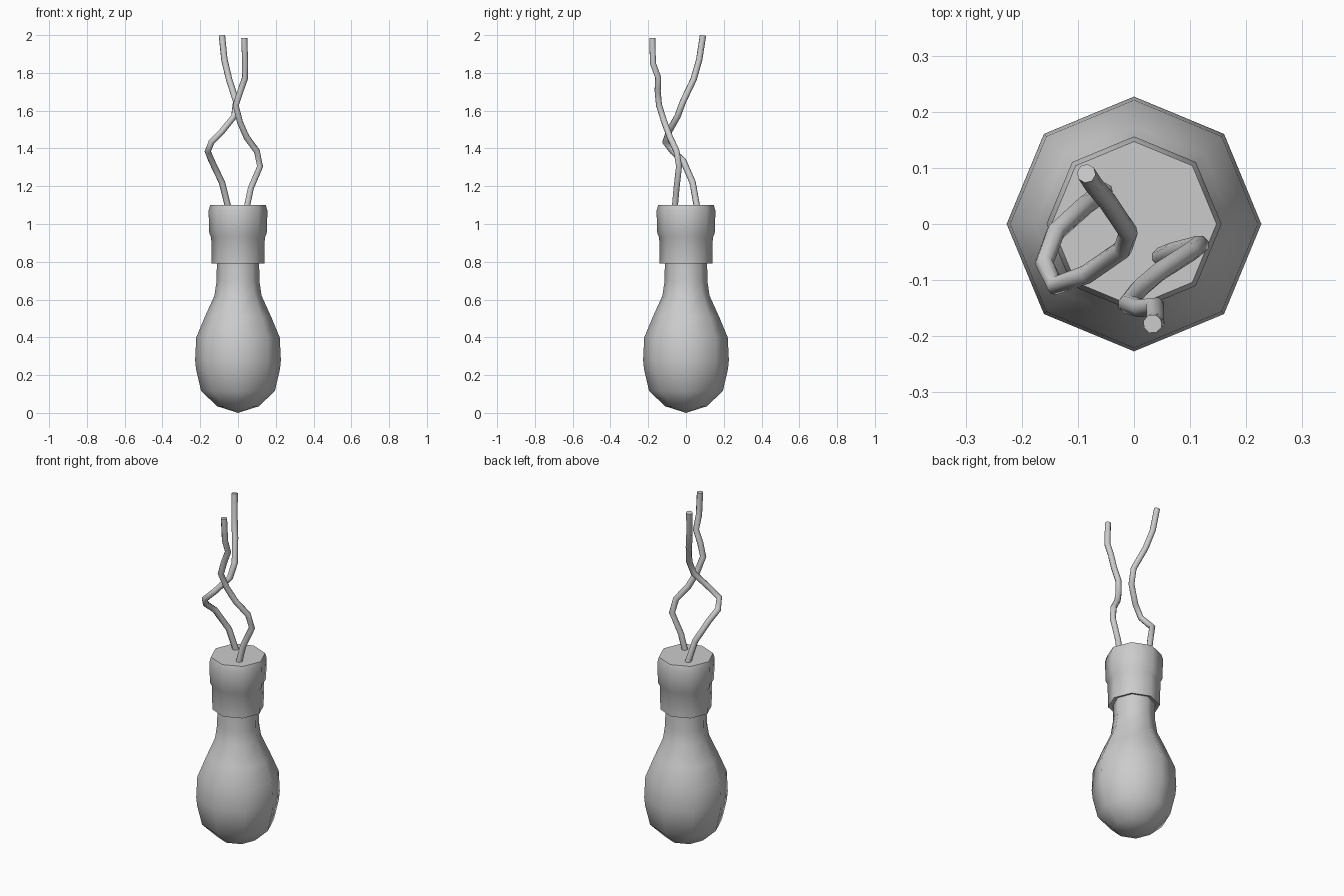
import bpy, bmesh, math

if "Cube" in bpy.data.objects:
    bpy.data.objects.remove(bpy.data.objects["Cube"])

grey = bpy.data.materials.new("plain grey")
grey.diffuse_color = (0.6, 0.6, 0.6, 1)
grey.use_nodes = True
grey.node_tree.nodes["Principled BSDF"].inputs["Base Color"].default_value = grey.diffuse_color


def finish(obj, angle):
    obj.data.materials.append(grey)
    bpy.ops.object.select_all(action='DESELECT')
    obj.select_set(True)
    bpy.context.view_layer.objects.active = obj
    bpy.ops.object.shade_smooth_by_angle(angle=math.radians(angle))


def lathe(name, profile, angle, sides=8):
    """Turn a (radius, height) profile, listed bottom to top, around z."""
    bm = bmesh.new()
    rings = []
    for r, z in profile:
        if r == 0:
            rings.append([bm.verts.new((0, 0, z))] * sides)
        else:
            rings.append([bm.verts.new((r * math.cos(math.tau * i / sides),
                                        r * math.sin(math.tau * i / sides), z))
                          for i in range(sides)])
    for low, high in zip(rings, rings[1:]):
        for i in range(sides):
            j = (i + 1) % sides
            bm.faces.new(list(dict.fromkeys((low[i], low[j], high[j], high[i]))))
    bmesh.ops.recalc_face_normals(bm, faces=bm.faces)
    mesh = bpy.data.meshes.new(name)
    bm.to_mesh(mesh)
    bm.free()
    obj = bpy.data.objects.new(name, mesh)
    bpy.context.collection.objects.link(obj)
    finish(obj, angle)


def wire(name, points, radius=0.017):
    """Round tube along a bent path."""
    curve = bpy.data.curves.new(name, 'CURVE')
    curve.dimensions = '3D'
    curve.bevel_depth = radius
    curve.bevel_resolution = 2
    curve.use_fill_caps = True
    spline = curve.splines.new('POLY')
    spline.points.add(len(points) - 1)
    for p, co in zip(spline.points, points):
        p.co = (*co, 1)
    obj = bpy.data.objects.new(name, curve)
    bpy.context.collection.objects.link(obj)
    bpy.ops.object.select_all(action='DESELECT')
    obj.select_set(True)
    bpy.context.view_layer.objects.active = obj
    bpy.ops.object.convert(target='MESH')
    finish(bpy.context.object, 60)


# Glass bulb with its neck running up into the socket
lathe("bulb", [(0, 0.0), (0.11, 0.035), (0.195, 0.115), (0.222, 0.23), (0.227, 0.28),
               (0.221, 0.40), (0.175, 0.51), (0.125, 0.62), (0.113, 0.70),
               (0.112, 0.82)], 60)

# Socket with a chamfered top and a slightly narrower skirt
lathe("socket", [(0, 0.80), (0.112, 0.80), (0.139, 0.79), (0.142, 0.93), (0.152, 0.95),
                 (0.156, 1.07), (0.147, 1.10), (0, 1.10)], 50)

# Two loose wires twisting around each other
wire("left_wire", [(-0.05, 0.06, 1.08), (-0.085, 0.035, 1.22), (-0.14, -0.015, 1.335),
                   (-0.16, -0.07, 1.385), (-0.14, -0.11, 1.435), (-0.085, -0.09, 1.49),
                   (-0.02, -0.045, 1.57), (-0.01, -0.015, 1.65), (-0.047, 0.04, 1.765),
                   (-0.072, 0.07, 1.87), (-0.085, 0.09, 1.998)])
wire("right_wire", [(0.045, -0.06, 1.08), (0.068, -0.05, 1.19), (0.117, -0.037, 1.305),
                    (0.1, -0.05, 1.385), (0.045, -0.085, 1.46), (0.01, -0.115, 1.54),
                    (-0.012, -0.143, 1.63), (0.013, -0.15, 1.705), (0.038, -0.147, 1.775),
                    (0.038, -0.175, 1.85), (0.033, -0.178, 1.985)])
